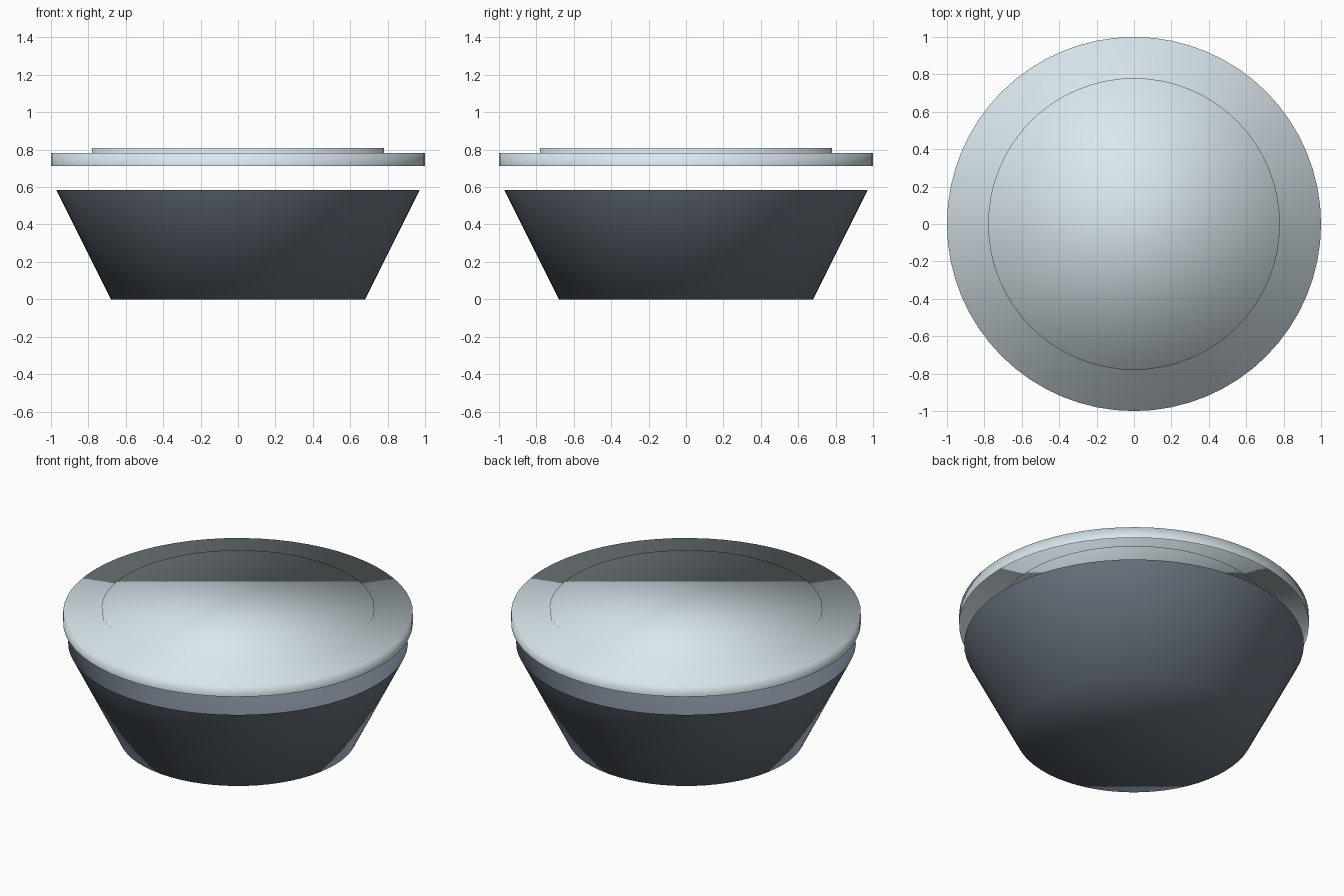
import bpy, bmesh
from math import cos, sin, tau

if "Cube" in bpy.data.objects:
    bpy.data.objects.remove(bpy.data.objects["Cube"])

SIDES = 64


def material(name, color):
    mat = bpy.data.materials.new(name)
    mat.diffuse_color = color
    mat.use_nodes = True
    mat.node_tree.nodes["Principled BSDF"].inputs["Base Color"].default_value = mat.diffuse_color
    return mat


def turned_shell(name, profile, mat, flip):
    """Spin a (radius, z) profile; the last ring is closed by a disc, the first stays open."""
    bm = bmesh.new()
    rings = [[bm.verts.new((r * cos(tau * i / SIDES), r * sin(tau * i / SIDES), z))
              for i in range(SIDES)] for r, z in profile]
    for a, b in zip(rings, rings[1:]):
        for i in range(SIDES):
            j = (i + 1) % SIDES
            bm.faces.new((a[i], a[j], b[j], b[i]))
    bm.faces.new(rings[-1])
    # an outward side on a shell that closes downward needs reversed winding
    if flip:
        bmesh.ops.reverse_faces(bm, faces=bm.faces[:])
    for f in bm.faces:
        f.smooth = True
    mesh = bpy.data.meshes.new(name)
    bm.to_mesh(mesh)
    bm.free()
    mesh.materials.append(mat)
    obj = bpy.data.objects.new(name, mesh)
    bpy.context.collection.objects.link(obj)
    return obj


# open tapered bowl with a closed flat base
turned_shell("bowl", [(0.972, 0.585), (0.68, 0.0)],
             material("dark_slate", (0.15, 0.18, 0.22, 1)), True)

# thin lid, open underneath, with a raised centre, floating above the bowl
turned_shell("lid", [(1.0, 0.712), (1.0, 0.782), (0.78, 0.782), (0.78, 0.808)],
             material("pale_grey", (0.70, 0.80, 0.84, 1)), False)
